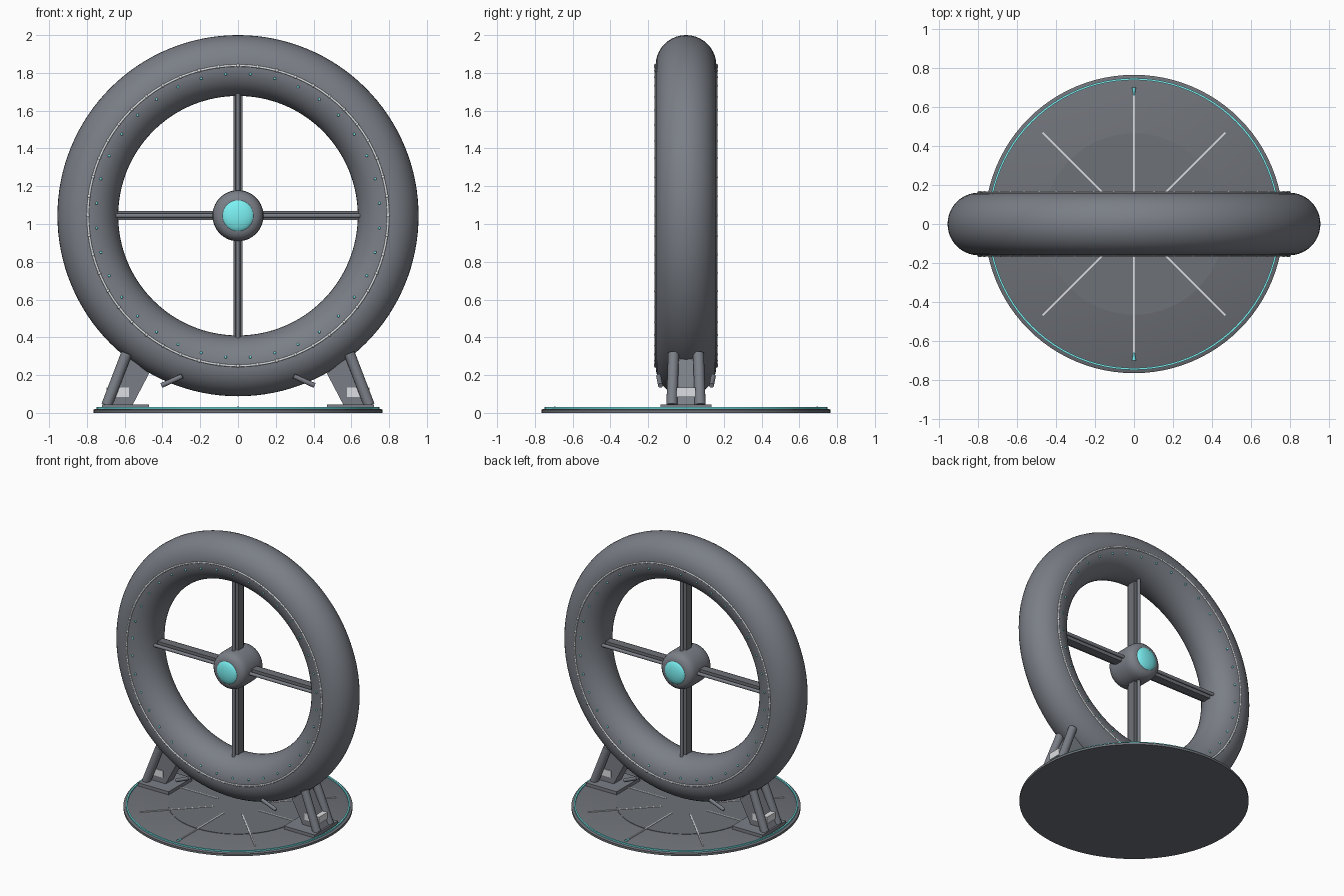
import bpy, bmesh, math
from mathutils import Vector, Matrix

if "Cube" in bpy.data.objects:
    bpy.data.objects.remove(bpy.data.objects["Cube"])

HUB = Vector((0, 0, 1.044))
R, r = 0.795, 0.161


def material(name, *rgb):
    m = bpy.data.materials.new(name)
    m.diffuse_color = (*rgb, 1)
    m.use_nodes = True
    m.node_tree.nodes["Principled BSDF"].inputs["Base Color"].default_value = m.diffuse_color
    return m


cyan = material("cyan_glow", 0.2, 0.88, 0.9)
metal = material("dark_metal", 0.195, 0.21, 0.24)
dark = material("base_metal", 0.155, 0.165, 0.185)
light = material("light_metal", 0.72, 0.74, 0.76)


def finish(name, bm, mat=metal, smooth=True):
    bmesh.ops.recalc_face_normals(bm, faces=bm.faces)
    me = bpy.data.meshes.new(name)
    bm.to_mesh(me)
    bm.free()
    ob = bpy.data.objects.new(name, me)
    bpy.context.collection.objects.link(ob)
    me.materials.append(mat)
    if smooth:
        bpy.ops.object.select_all(action='DESELECT')
        ob.select_set(True)
        bpy.context.view_layer.objects.active = ob
        bpy.ops.object.shade_smooth_by_angle(angle=math.radians(40))
    return ob


def box(bm, centre, size, rot=Matrix()):
    m = rot @ Matrix.Translation(centre) @ Matrix.Diagonal((*size, 1))
    bmesh.ops.create_cube(bm, size=1, matrix=m)


def rod(bm, a, b, rad, seg=16, rad2=None):
    a, b = Vector(a), Vector(b)
    d = b - a
    m = Matrix.Translation((a + b) / 2) @ d.to_track_quat('Z', 'Y').to_matrix().to_4x4()
    bmesh.ops.create_cone(bm, cap_ends=True, segments=seg, radius1=rad,
                          radius2=rad if rad2 is None else rad2, depth=d.length, matrix=m)


def lathe(bm, pts, m=Matrix(), seg=64, closed=False):
    """Revolve (radius, height) points round z, then apply m."""
    rings = []
    for k in range(seg):
        a = 2 * math.pi * k / seg
        rings.append([bm.verts.new(m @ Vector((p * math.cos(a), p * math.sin(a), h))) for p, h in pts])
    n = len(pts)
    for k in range(seg):
        A, B = rings[k], rings[(k + 1) % seg]
        for i in range(n if closed else n - 1):
            j = (i + 1) % n
            bm.faces.new((A[i], B[i], B[j], A[j]))
    bmesh.ops.remove_doubles(bm, verts=bm.verts, dist=1e-5)


def circle(rad, minor, h=0, n=12):
    return [(rad + minor * math.cos(2 * math.pi * i / n), h + minor * math.sin(2 * math.pi * i / n))
            for i in range(n)]


# z axis of a lathe turned to point along y at the wheel centre
WHEEL = Matrix.Translation(HUB) @ Matrix.Rotation(math.pi / 2, 4, 'X')

# main ring
bm = bmesh.new()
lathe(bm, circle(R, r, n=40), WHEEL, 128, True)
finish("main_ring", bm)

# trim hoops with studs, both faces
bm = bmesh.new()
for s in (-1, 1):
    lathe(bm, circle(R, 0.006, s * 0.16), WHEEL, 96, True)
finish("trim_hoops", bm, light)


def studs(name, count, rad, size, offset, mat):
    bm = bmesh.new()
    depth = math.sqrt(r * r - (rad - R) ** 2)
    for s in (-1, 1):
        for k in range(count):
            a = 2 * math.pi * (k + offset) / count
            p = HUB + Vector((rad * math.sin(a), s * depth, rad * math.cos(a)))
            bmesh.ops.create_uvsphere(bm, u_segments=12, v_segments=6, radius=size,
                                      matrix=Matrix.Translation(p))
    finish(name, bm, mat)


studs("trim_studs", 48, R, 0.009, 0, light)
studs("ring_lights", 36, 0.752, 0.007, 0.5, cyan)

# hub body
bm = bmesh.new()
half = [(0.085, 0.130), (0.108, 0.122), (0.125, 0.105), (0.133, 0.08), (0.135, 0.05)]
lathe(bm, [(0, 0.13)] + half + [(p, -h) for p, h in reversed(half)] + [(0, -0.13)], WHEEL)
finish("hub", bm)

# domed lenses
bm = bmesh.new()
for s in (-1, 1):
    bmesh.ops.create_uvsphere(bm, u_segments=32, v_segments=16, radius=0.086, matrix=
                              Matrix.Translation(HUB + Vector((0, s * 0.121, 0))) @
                              Matrix.Diagonal((1, 0.35, 1, 1)))
finish("hub_lenses", bm, cyan)

# four spokes: a centre beam with a rod in front and behind
beams, rods = bmesh.new(), bmesh.new()
for k in range(4):
    rot = Matrix.Translation(HUB) @ Matrix.Rotation(k * math.pi / 2, 4, 'Y')
    box(beams, (0, 0, 0.39), (0.048, 0.06, 0.54), rot)
    for s in (-1, 1):
        rod(rods, rot @ Vector((0, s * 0.05, 0.10)), rot @ Vector((0, s * 0.05, 0.655)), 0.012)
finish("spoke_beams", beams, dark, smooth=False)
finish("spoke_rods", rods)

# base disc with raised centre
bm = bmesh.new()
lathe(bm, [(0, 0), (0.765, 0), (0.765, 0.016), (0.755, 0.021), (0, 0.021)], seg=96)
finish("base_disc", bm, dark)
bm = bmesh.new()
lathe(bm, [(0, 0.015), (0.465, 0.015), (0.465, 0.024), (0, 0.024)], seg=64)
finish("base_centre", bm, dark)
bm = bmesh.new()
lathe(bm, [(0.738, 0.015), (0.748, 0.015), (0.748, 0.031), (0.738, 0.031)], seg=96, closed=True)
finish("base_light_ring", bm, cyan)

# radial strips and pointer markers
bm = bmesh.new()
for k in range(8):
    box(bm, (0.413, 0, 0.023), (0.5, 0.009, 0.008), Matrix.Rotation(k * math.pi / 4, 4, 'Z'))
finish("base_strips", bm, light, smooth=False)
bm = bmesh.new()
for s in (-1, 1):
    rod(bm, (0, s * 0.70, 0.024), (0, s * 0.655, 0.024), 0.010, 12, 0.003)
finish("base_markers", bm, cyan)

# supports: foot, slanted web, bright clamp and twin struts on each side
feet, webs, clamps, struts, braces = [bmesh.new() for _ in range(5)]
for sx in (-1, 1):
    box(feet, (sx * 0.595, 0, 0.031), (0.25, 0.272, 0.026))
    prof = [(0.47, 0.21), (0.575, 0.29), (0.712, 0.035), (0.562, 0.035)]
    f = webs.faces.new([webs.verts.new((sx * x, -0.045, z)) for x, z in prof])
    ext = bmesh.ops.extrude_face_region(webs, geom=[f], use_keep_orig=True)
    bmesh.ops.translate(webs, vec=(0, 0.09, 0),
                        verts=[v for v in ext['geom'] if isinstance(v, bmesh.types.BMVert)])
    box(clamps, (sx * 0.636, 0, 0.11), (0.118, 0.1, 0.05))
    for sy in (-1, 1):
        rod(struts, (sx * 0.695, sy * 0.075, 0.04), (sx * 0.59, sy * 0.066, 0.315), 0.029, 20)
        rod(braces, (sx * 0.405, sy * 0.135, 0.145), (sx * 0.295, sy * 0.145, 0.195), 0.013, 12)
finish("support_feet", feet, smooth=False)
finish("support_webs", webs, smooth=False)
finish("support_clamps", clamps, light, smooth=False)
finish("support_struts", struts)
finish("ring_braces", braces)
